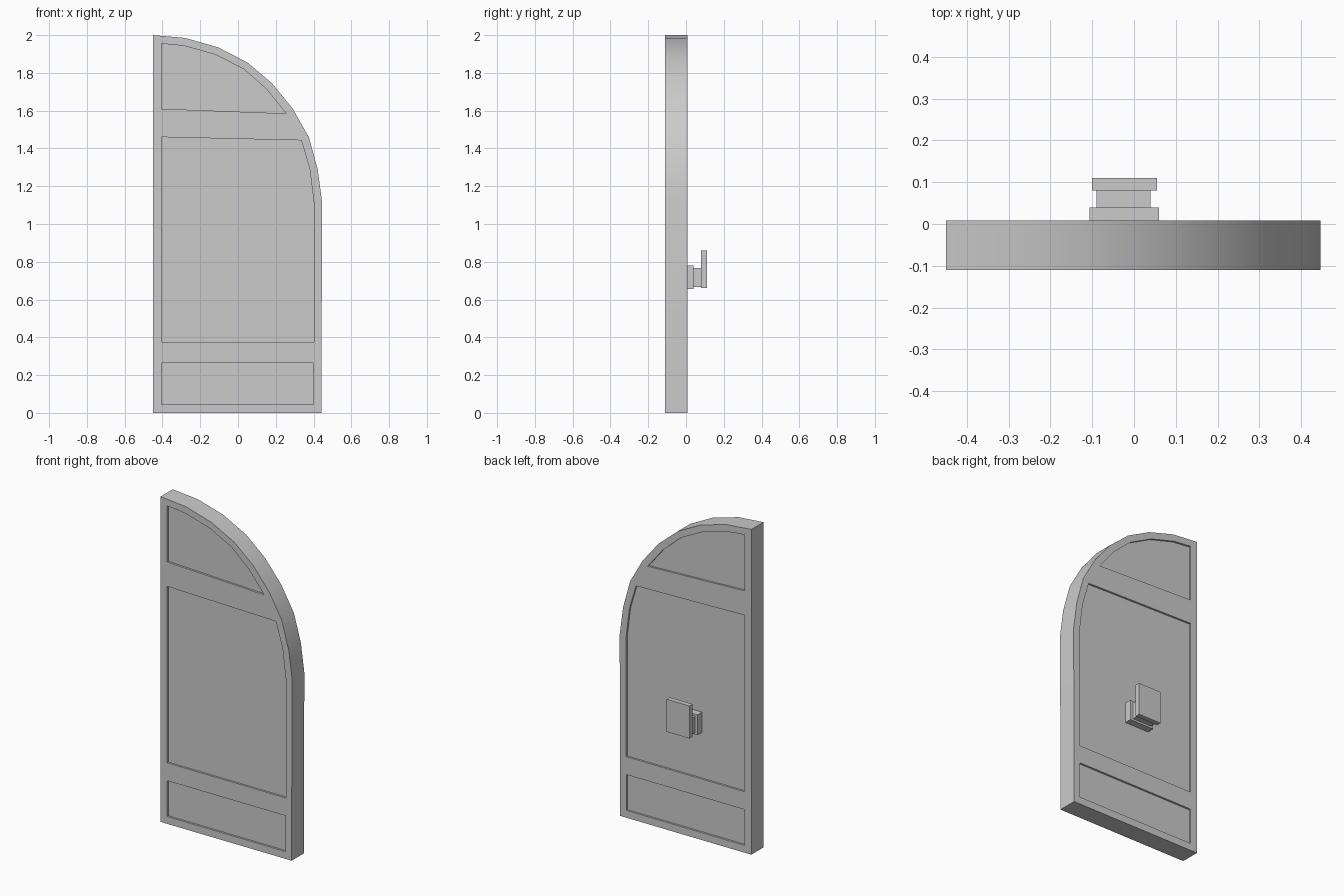
import bpy, bmesh
from mathutils import Vector

if "Cube" in bpy.data.objects:
    bpy.data.objects.remove(bpy.data.objects["Cube"])

FRONT, BACK, RECESS = -0.11, 0.008, 0.012


def prism(name, profiles):
    """Extrude (x, z) outlines along y; profiles = [(points, y0, y1), ...]."""
    bm = bmesh.new()
    for pts, y0, y1 in profiles:
        face = bm.faces.new([bm.verts.new((x, y0, z)) for x, z in pts])
        ext = bmesh.ops.extrude_face_region(bm, geom=[face])
        moved = [v for v in ext["geom"] if isinstance(v, bmesh.types.BMVert)]
        bmesh.ops.translate(bm, verts=moved, vec=Vector((0, y1 - y0, 0)))
    bmesh.ops.recalc_face_normals(bm, faces=bm.faces)
    mesh = bpy.data.meshes.new(name)
    bm.to_mesh(mesh)
    bm.free()
    obj = bpy.data.objects.new(name, mesh)
    bpy.context.collection.objects.link(obj)
    return obj


def rect(x0, x1, z0, z1):
    return [(x0, z0), (x1, z0), (x1, z1), (x0, z1)]


# Door leaf with quarter-arch top
door = prism("door_leaf", [([
    (-0.45, 0), (0.442, 0), (0.442, 0.31), (0.446, 1.11), (0.422, 1.29),
    (0.375, 1.46), (0.29, 1.61), (0.18, 1.745), (0.05, 1.855),
    (-0.105, 1.935), (-0.28, 1.985), (-0.45, 2.0)], FRONT, BACK)])

# Sunken panels on both faces
panels = [
    [(-0.405, 1.61), (0.255, 1.585), (0.15, 1.715), (0.03, 1.82),
     (-0.12, 1.897), (-0.285, 1.943), (-0.405, 1.955)],
    [(-0.405, 0.375), (0.402, 0.375), (0.402, 1.11), (0.38, 1.29),
     (0.335, 1.443), (-0.405, 1.46)],
    rect(-0.405, 0.4, 0.045, 0.265),
]
cutter = prism("panel_cutter",
               [(p, FRONT - 0.05, FRONT + RECESS) for p in panels] +
               [(p, BACK - RECESS, BACK + 0.05) for p in panels])
cutter.hide_render = True
mod = door.modifiers.new("panels", "BOOLEAN")
mod.operation = "DIFFERENCE"
mod.solver = "EXACT"
mod.object = cutter
bpy.context.view_layer.objects.active = door
door.select_set(True)
bpy.ops.object.modifier_apply(modifier=mod.name)
bpy.data.objects.remove(cutter, do_unlink=True)
bpy.ops.object.shade_smooth_by_angle(angle=0.52)

# Handle on the back: mount, neck and grip plate
prism("handle_mount", [(rect(-0.106, 0.06, 0.655, 0.78), BACK - RECESS, 0.04)])
prism("handle_neck", [(rect(-0.09, 0.04, 0.667, 0.768), 0.04, 0.08)])
prism("handle_plate", [(rect(-0.101, 0.055, 0.66, 0.86), 0.08, 0.11)])
